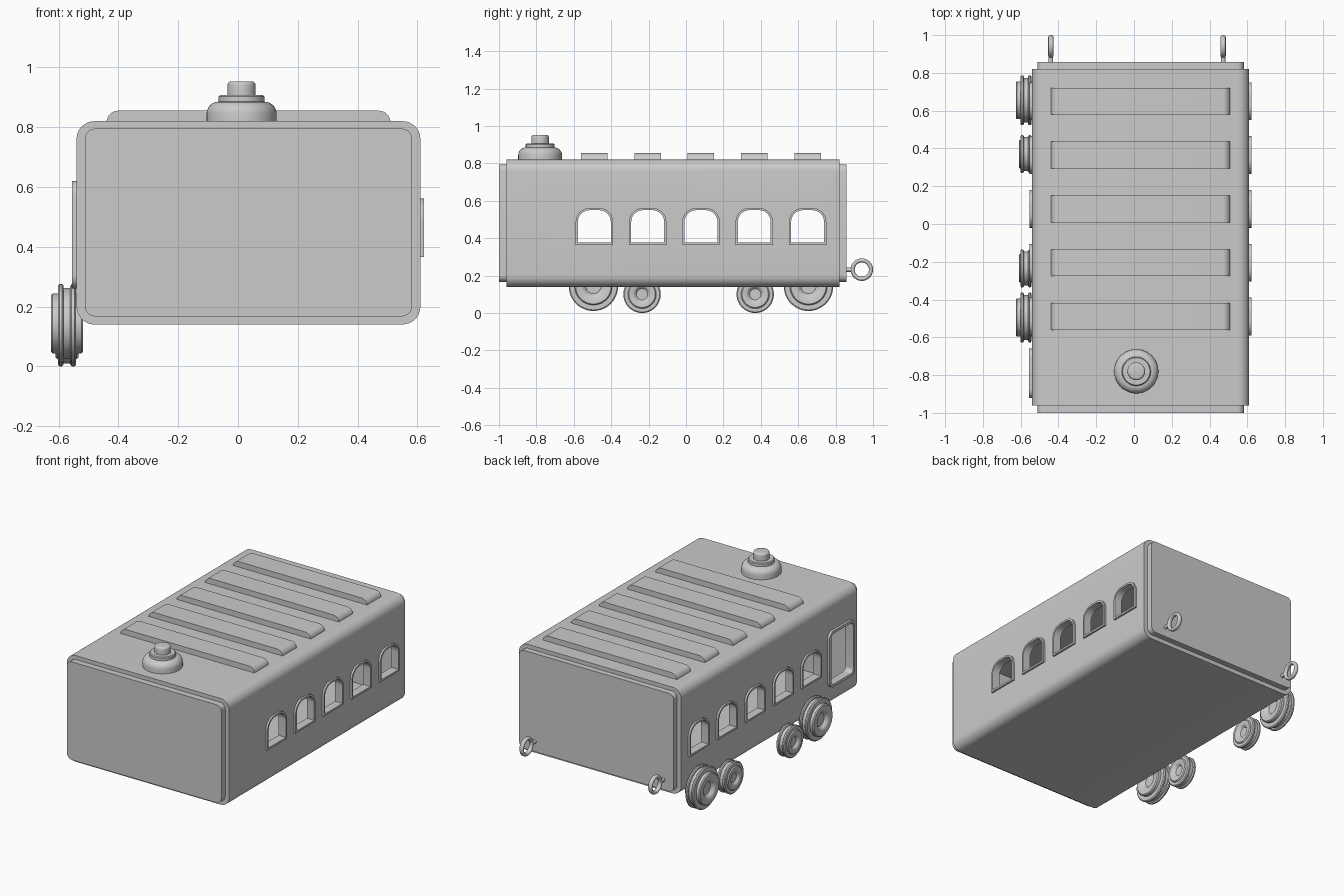
import bpy, bmesh
from math import sin, cos, pi, radians

if "Cube" in bpy.data.objects:
    bpy.data.objects.remove(bpy.data.objects["Cube"])


def finish(name, bm):
    bmesh.ops.recalc_face_normals(bm, faces=bm.faces)
    me = bpy.data.meshes.new(name)
    bm.to_mesh(me)
    bm.free()
    ob = bpy.data.objects.new(name, me)
    bpy.context.collection.objects.link(ob)
    return ob


def smooth(ob):
    bpy.ops.object.select_all(action='DESELECT')
    ob.select_set(True)
    bpy.context.view_layer.objects.active = ob
    bpy.ops.object.shade_smooth_by_angle(angle=radians(35))


# Outline of a rectangle with separate top and bottom corner radii
def rounded(u0, u1, v0, v1, rt, rb, n=8):
    pts = []
    for cu, cv, r, a in ((u1 - rt, v1 - rt, rt, 0), (u0 + rt, v1 - rt, rt, 90),
                         (u0 + rb, v0 + rb, rb, 180), (u1 - rb, v0 + rb, rb, 270)):
        steps = range(n + 1) if r > 0 else [0]
        for i in steps:
            t = radians(a + 90 * i / n)
            pts.append((cu + r * cos(t), cv + r * sin(t)))
    return pts


# Extrude an outline along x or y, optionally with a matching hole
def add_prism(bm, axis, a0, a1, outer, inner=None):
    def loop(pts, a):
        return [bm.verts.new((a, u, v) if axis == 'x' else (u, a, v)) for u, v in pts]

    def bridge(p, q):
        for i in range(len(p)):
            j = (i + 1) % len(p)
            bm.faces.new((p[i], p[j], q[j], q[i]))

    o0, o1 = loop(outer, a0), loop(outer, a1)
    bridge(o0, o1)
    if inner:
        i0, i1 = loop(inner, a0), loop(inner, a1)
        bridge(i0, i1)
        bridge(o0, i0)
        bridge(o1, i1)
    else:
        bm.faces.new(o0)
        bm.faces.new(o1)


def prism(name, *args):
    bm = bmesh.new()
    add_prism(bm, *args)
    ob = finish(name, bm)
    smooth(ob)
    return ob


# Turn a (radius, offset) profile around an axis; closed ones join end to start
def lathe(name, profile, loc, axis='z', closed=False, seg=48):
    bm = bmesh.new()
    rings = []
    for r, h in profile:
        if r == 0:
            v = bm.verts.new((h, 0, 0) if axis == 'x' else (0, h, 0) if axis == 'y' else (0, 0, h))
            rings.append([v] * seg)
            continue
        ring = []
        for i in range(seg):
            c, s = r * cos(2 * pi * i / seg), r * sin(2 * pi * i / seg)
            ring.append(bm.verts.new((h, c, s) if axis == 'x' else (c, h, s) if axis == 'y' else (c, s, h)))
        rings.append(ring)
    if closed:
        rings.append(rings[0])
    for p, q in zip(rings, rings[1:]):
        for i in range(seg):
            j = (i + 1) % seg
            bm.faces.new(list(dict.fromkeys((p[i], p[j], q[j], q[i]))))
    ob = finish(name, bm)
    ob.location = loc
    smooth(ob)
    return ob


SPOTS = [-0.49 + 0.285 * i for i in range(5)]
X0, X1, WALL = -0.54, 0.61, 0.035


def window(y, d=0.0):
    return rounded(y - 0.1 + d, y + 0.1 - d, 0.365 + d, 0.562 - d, 0.075 - d, 0)


def door(d=0.0):
    return rounded(-0.92 + d, -0.66 - d, 0.26 + d, 0.62 - d, 0.045 - d, 0.045 - d)


# Hollow body shell with windows on both sides and a door on the left
body = prism('body', 'y', -0.96, 0.82, rounded(X0, X1, 0.14, 0.82, 0.06, 0.06),
             rounded(X0 + WALL, X1 - WALL, 0.175, 0.785, 0.03, 0.03))
bm = bmesh.new()
for y in SPOTS:
    add_prism(bm, 'x', -1, 1, window(y, 0.006))
add_prism(bm, 'x', -1, 0, door(0.006))
cutter = finish('opening_cutter', bm)
cutter.hide_render = True
mod = body.modifiers.new('openings', 'BOOLEAN')
mod.object, mod.solver = cutter, 'EXACT'
smooth(body)
bpy.ops.object.modifier_move_to_index(modifier=mod.name, index=0)
bpy.ops.object.modifier_apply(modifier=mod.name)
bpy.data.objects.remove(cutter)

# Window and door frames
for i, y in enumerate(SPOTS):
    prism(f'window_frame_right_{i}', 'x', X1 - WALL - 0.005, 0.622, window(y), window(y, 0.012))
    prism(f'window_frame_left_{i}', 'x', -0.552, X0 + WALL + 0.005, window(y), window(y, 0.012))
prism('door_frame', 'x', -0.555, X0 + WALL + 0.005, door(), door(0.018))

# End plates
plate = rounded(-0.512, 0.582, 0.167, 0.795, 0.035, 0.035)
prism('front_plate', 'y', -1.0, -0.94, plate)
prism('back_plate', 'y', 0.80, 0.857, plate)

# Roof ribs with rounded ends
for i, y in enumerate(SPOTS):
    prism(f'roof_rib_{i}', 'y', y - 0.071, y + 0.071, rounded(-0.44, 0.51, 0.80, 0.855, 0.04, 0))

# Stepped roof vent with rounded shoulders
vent = [(0, 0.80), (0.117, 0.80), (0.117, 0.845)]
vent += [(0.077 + 0.04 * cos(t), 0.845 + 0.04 * sin(t)) for t in (pi * k / 12 for k in range(1, 7))]
vent += [(0.077, 0.885), (0.077, 0.902), (0.072, 0.907), (0.047, 0.907), (0.047, 0.94)]
vent += [(0.035 + 0.012 * cos(t), 0.94 + 0.013 * sin(t)) for t in (pi * k / 8 for k in range(1, 5))]
vent += [(0, 0.953)]
lathe('roof_vent', vent, (0.012, -0.78, 0))


# Grooved wheels with a dished face and hub, left side
def wheel(name, y, z, r, w):
    rim, hub, x = r * 0.76, r * 0.4, -0.572
    half = [(0, w * 0.6), (hub * 0.75, w * 0.6), (hub, w * 0.9), (hub * 1.15, w), (rim - 0.006, w),
            (rim, w - 0.006), (rim, 0.030), (r - 0.006, 0.030), (r, 0.025), (r, 0.016),
            (r - 0.006, 0.011), (r * 0.9, 0.011)]
    lathe(name, half + [(a, -h) for a, h in reversed(half)], (x, y, z), 'x')


for side, big, small in (('front', -0.495, -0.235), ('back', 0.655, 0.37)):
    wheel(f'large_wheel_{side}', big, 0.143, 0.132, 0.054)
    wheel(f'small_wheel_{side}', small, 0.1, 0.1, 0.038)

# Coupling rings on short stems at the back
for side, x in (('left', -0.44), ('right', 0.472)):
    ring = [(0.049 + 0.011 * cos(2 * pi * k / 16), 0.014 * sin(2 * pi * k / 16)) for k in range(16)]
    lathe(f'coupling_ring_{side}', ring, (x, 0.94, 0.232), 'x', True)
    lathe(f'coupling_stem_{side}', [(0, 0), (0.012, 0), (0.012, 0.05), (0, 0.05)],
          (x, 0.84, 0.232), 'y', seg=20)
